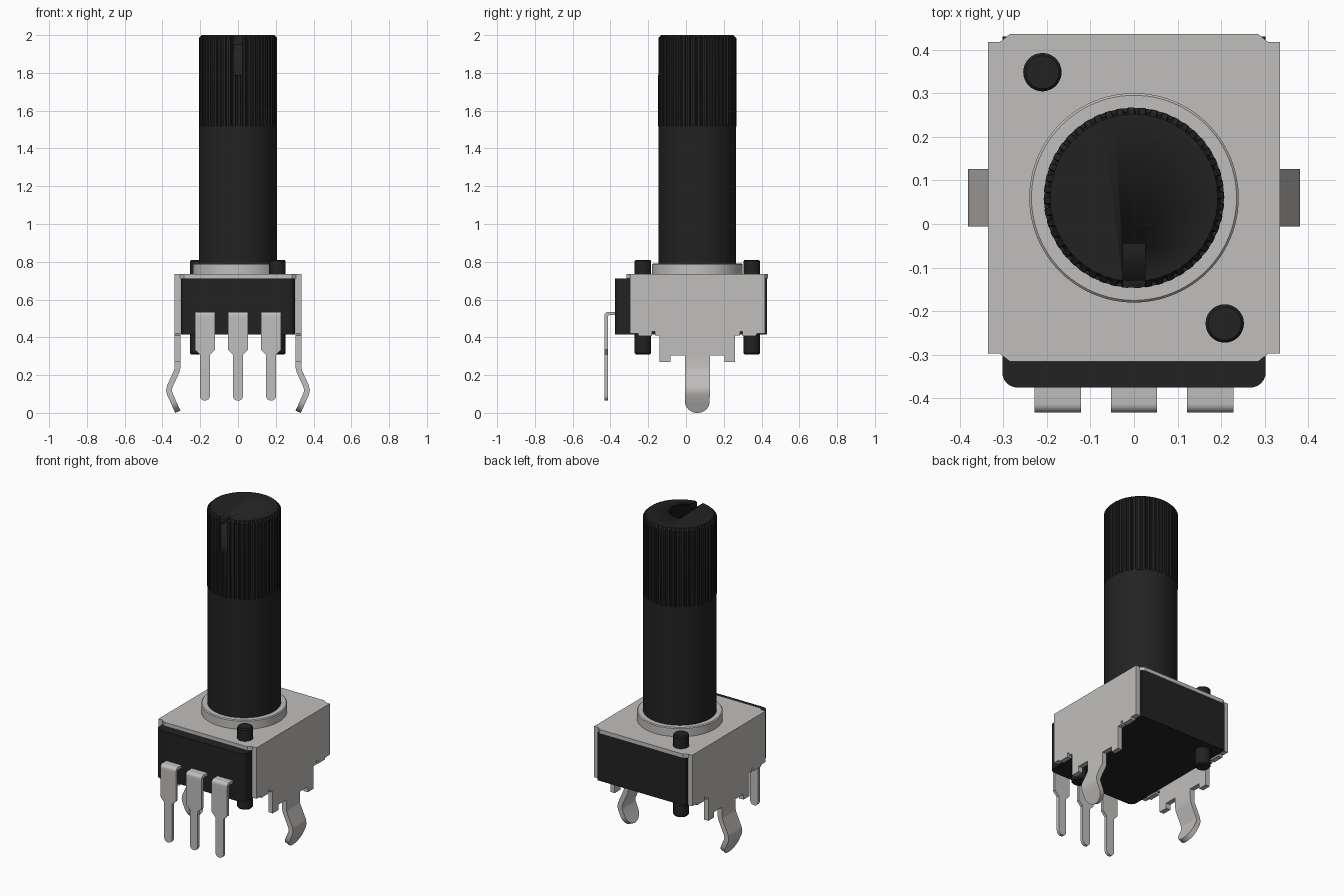
import bpy, bmesh, math
from mathutils import Vector

cube = bpy.data.objects.get("Cube")
if cube:
    bpy.data.objects.remove(cube, do_unlink=True)


def material(name, rgb, rough):
    m = bpy.data.materials.new(name)
    m.diffuse_color = (*rgb, 1)
    m.use_nodes = True
    b = m.node_tree.nodes["Principled BSDF"]
    b.inputs["Base Color"].default_value = (*rgb, 1)
    b.inputs["Roughness"].default_value = rough
    return m


METAL = material("light grey metal", (0.53, 0.52, 0.505), 0.5)
BLACK = material("black plastic", (0.016, 0.016, 0.016), 0.6)
CY = 0.06  # centre of shaft and housing in y


def finish(name, bm, mat, smooth=True):
    bmesh.ops.recalc_face_normals(bm, faces=bm.faces)
    me = bpy.data.meshes.new(name)
    bm.to_mesh(me)
    bm.free()
    me.materials.append(mat)
    ob = bpy.data.objects.new(name, me)
    bpy.context.collection.objects.link(ob)
    bpy.ops.object.select_all(action='DESELECT')
    ob.select_set(True)
    bpy.context.view_layer.objects.active = ob
    if smooth:
        bpy.ops.object.shade_smooth_by_angle(angle=math.radians(32))
    return ob


def prism(name, pts, depth, mat):
    """Extrude a closed 3D outline along the depth vector."""
    bm = bmesh.new()
    f = bm.faces.new([bm.verts.new(p) for p in pts])
    new = bmesh.ops.extrude_face_region(bm, geom=[f])["geom"]
    bmesh.ops.translate(bm, vec=depth, verts=[v for v in new if isinstance(v, bmesh.types.BMVert)])
    return finish(name, bm, mat)


def loft(name, rings, mat):
    """Skin equal-length rings of points and cap both ends."""
    bm = bmesh.new()
    rows = [[bm.verts.new(p) for p in r] for r in rings]
    n = len(rows[0])
    for a, b in zip(rows, rows[1:]):
        for i in range(n):
            bm.faces.new((a[i], a[(i + 1) % n], b[(i + 1) % n], b[i]))
    bm.faces.new(rows[0])
    bm.faces.new(rows[-1])
    return finish(name, bm, mat)


def lathe(name, x, y, profile, mat, n=64):
    ang = [2 * math.pi * i / n for i in range(n)]
    return loft(name, [[(x + r * math.cos(a), y + r * math.sin(a), z) for a in ang]
                       for r, z in profile], mat)


def mirrored(half, c=0.0):
    """Complete an open half outline by reflecting it about c."""
    return half + [(2 * c - a, b) for a, b in reversed(half)]


def arc(cx, cy, r, a0, a1, n=6):
    return [(cx + r * math.cos(math.radians(a0 + (a1 - a0) * i / n)),
             cy + r * math.sin(math.radians(a0 + (a1 - a0) * i / n))) for i in range(n + 1)]


# Plastic housing with rounded front corners
outline = mirrored([(0.302, 0.43)] + arc(0.267, -0.34, 0.035, 0, -90))
prism("housing", [(x, y, 0.415) for x, y in outline], (0, 0, 0.297), BLACK)

# Metal cover: top plate with notched corners
plate = mirrored([(0.285, 0.435), (0.308, 0.417), (0.335, 0.417),
                  (0.335, -0.297), (0.308, -0.297), (0.285, -0.315)])
prism("top_plate", [(x, y, 0.712) for x, y in plate], (0, 0, 0.023), METAL)

# Side plates with stepped lower edge, and spring tabs with rounded tips
edge = mirrored([(-0.297, 0.725), (-0.297, 0.42), (-0.255, 0.42), (-0.25, 0.408),
                 (-0.18, 0.408), (-0.18, 0.43), (-0.165, 0.43), (-0.165, 0.41),
                 (-0.14, 0.41), (-0.14, 0.27), (-0.083, 0.27), (-0.083, 0.303)], CY)
path = [(0.32, 0.32), (0.32, 0.24), (0.324, 0.222), (0.361, 0.14), (0.3655, 0.12), (0.361, 0.1)]
TIP, TAB_W, T = Vector((0.3185, 0.006)), 0.066, 0.015
start = Vector(path[-1])
widths = [TAB_W] * len(path)
for k in range(1, 11):
    u = math.sin(math.pi / 2 * k / 10)  # finer steps toward the tip
    p = start.lerp(TIP, 0.35 + 0.65 * u)
    path.append(tuple(p))
    widths.append(max(0.006, TAB_W * math.sqrt(max(0, 1 - u * u))))
for s, side in ((1, "left"), (-1, "right")):
    prism(side + "_side_plate", [(s * 0.305, y, z) for y, z in edge], (s * 0.03, 0, 0), METAL)
    rings = []
    for i, ((x, z), w) in enumerate(zip(path, widths)):
        a, b = Vector(path[max(i - 1, 0)]), Vector(path[min(i + 1, len(path) - 1)])
        d = (b - a).normalized()
        nx, nz = -d.y * T, d.x * T
        rings.append([(s * (x + nx), CY - w, z + nz), (s * (x + nx), CY + w, z + nz),
                      (s * (x - nx), CY + w, z - nz), (s * (x - nx), CY - w, z - nz)])
    loft(side + "_spring_tab", rings, METAL)

# Raised collar around the shaft
lathe("collar", 0, CY, [(0.24, 0.72), (0.24, 0.785), (0.235, 0.79)], METAL, 96)

# Locating pegs above and below the housing
for name, x, y in (("back_right", -0.21, 0.348), ("front_left", 0.208, -0.228)):
    lathe(name + "_peg", x, y, [(0.038, 0.31), (0.044, 0.317), (0.044, 0.803), (0.038, 0.81)],
          BLACK, 32)

# Plain lower shaft
lathe("shaft", 0, CY, [(0.206, 0.72), (0.206, 1.52)], BLACK, 96)

# Fluted grip with chamfered end
TEETH = 48


def flutes(outer, inner, z):
    pts = []
    for i in range(TEETH):
        for f, r in ((0, outer), (0.5, outer), (0.62, inner), (0.88, inner)):
            a = 2 * math.pi * (i + f) / TEETH
            pts.append((r * math.cos(a), CY + r * math.sin(a), z))
    return pts


grip = loft("fluted_grip", [flutes(0.207, 0.198, 1.515), flutes(0.207, 0.198, 1.985),
                            flutes(0.192, 0.191, 2.0)], BLACK)

# Indicator slot: long groove down the front and a shallow notch on top
for y0, y1, z0 in ((-0.2, -0.13, 1.79), (-0.21, -0.045, 1.95)):
    cutter = prism("slot_cutter", [(-0.025, y0, z0), (0.025, y0, z0), (0.025, y1, z0),
                                   (-0.025, y1, z0)], (0, 0, 2.1 - z0), BLACK)
    cutter.hide_render = True
    mod = grip.modifiers.new("slot", 'BOOLEAN')
    mod.operation, mod.solver, mod.object = 'DIFFERENCE', 'EXACT', cutter
    bpy.context.view_layer.objects.active = grip
    bpy.ops.object.modifier_apply(modifier=mod.name)
    bpy.data.objects.remove(cutter, do_unlink=True)

# Three bent terminal pins
blade = [(0.053, 0.50), (0.053, 0.335), (0.027, 0.308)] + arc(0, 0.092, 0.027, 0, -90)[:-1]
bend = ([(-0.36, 0.535)] + arc(-0.412, 0.515, 0.02, 90, 180) + [(-0.432, 0.495), (-0.414, 0.495)]
        + arc(-0.408, 0.511, 0.006, 180, 90) + [(-0.36, 0.517)])
for name, x in (("right", -0.175), ("middle", 0.0), ("left", 0.175)):
    prism(name + "_pin_bend", [(x - 0.053, y, z) for y, z in bend], (0.106, 0, 0), METAL)
    prism(name + "_pin", [(x + a, -0.432, z) for a, z in mirrored(blade)], (0, 0.018, 0), METAL)
